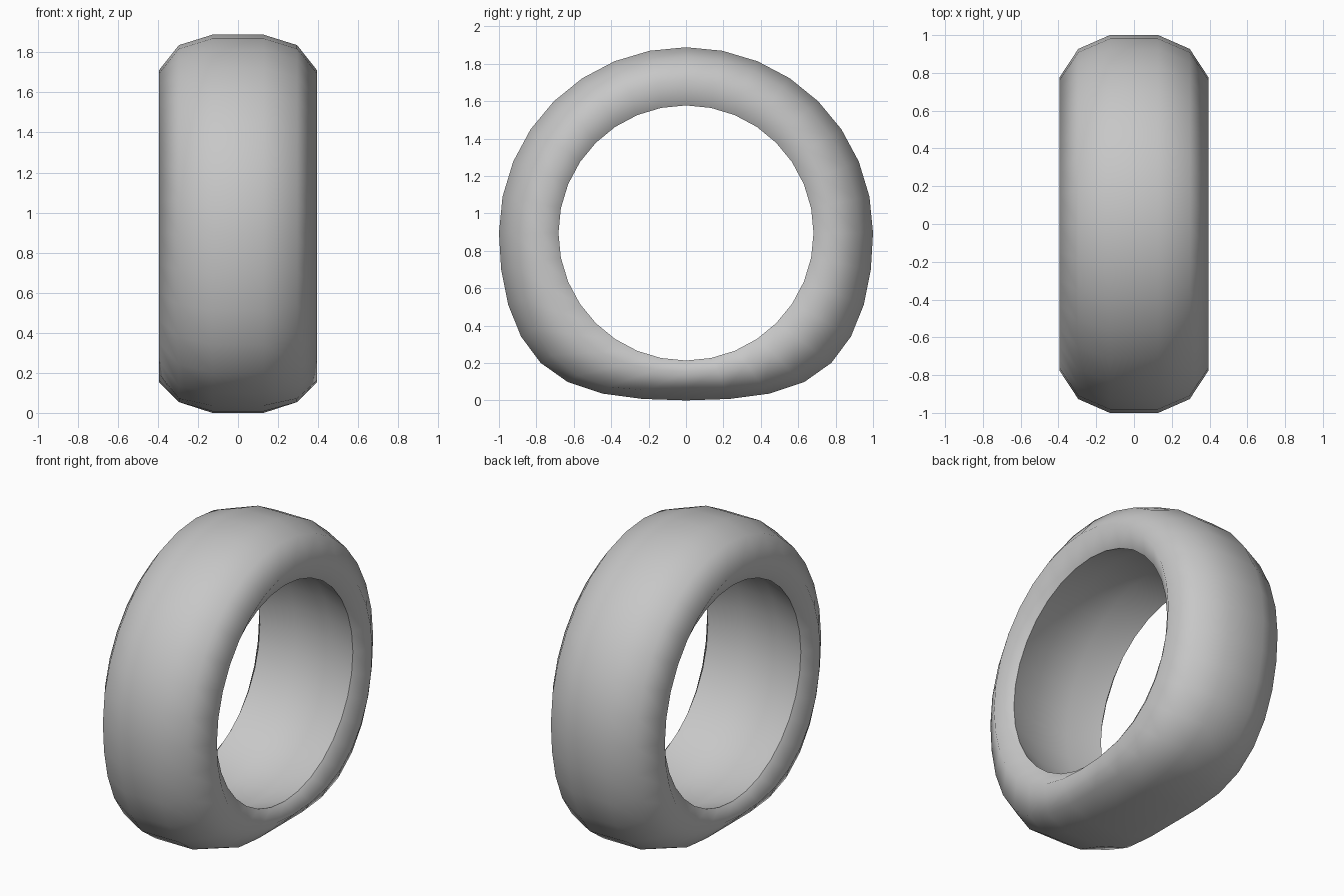
import bpy
import bmesh
from math import sin, cos, pi

cube = bpy.data.objects.get("Cube")
if cube:
    bpy.data.objects.remove(cube, do_unlink=True)

SEGMENTS = 32
HUB_Z = 0.895

# Half profile from bore to tread:
# x, radius, extra height on top, sink at ground, sink falloff, bulge
HALF = [
    (0.12, 0.745, 0.0, 0.0, 1, 0.0),
    (0.325, 0.682, 0.0, 0.0, 1, 0.0),
    (0.395, 0.775, 0.040, 0.033, 8, 0.08),
    (0.295, 0.927, 0.014, 0.086, 12, 0.17),
    (0.128, 1.0, -0.007, 0.105, 6, 0.2),
]
RIM = 1


def ring_point(x, radius, lift, sink, falloff, bulge, angle):
    """Point on one ring, pressed flat against the ground and bulging sideways there."""
    s, c = sin(angle), cos(angle)
    up, down = max(c, 0), max(-c, 0)
    y = radius * s + bulge * s * down ** 2
    z = HUB_Z + radius * c + lift * up ** 2 + sink * down ** falloff
    return x, y, z


# Rubber colour
rubber = bpy.data.materials.new("grey_rubber")
rubber.use_nodes = True
grey = (0.57, 0.57, 0.57, 1)
rubber.diffuse_color = grey
rubber.node_tree.nodes["Principled BSDF"].inputs["Base Color"].default_value = grey

# Tyre body: closed cross-section with a shallow hollow bore, swept around the hub
section = HALF + [(-p[0], *p[1:]) for p in reversed(HALF)]
bm = bmesh.new()
rings = [
    [bm.verts.new(ring_point(*p, 2 * pi * i / SEGMENTS)) for i in range(SEGMENTS)]
    for p in section
]
for k, ring in enumerate(rings):
    following = rings[(k + 1) % len(rings)]
    for i in range(SEGMENTS):
        j = (i + 1) % SEGMENTS
        face = bm.faces.new((ring[i], ring[j], following[j], following[i]))
        face.smooth = True
bmesh.ops.recalc_face_normals(bm, faces=bm.faces)

# Crisp edges on the two bore rims
for rim in (rings[RIM], rings[-1 - RIM]):
    for i in range(SEGMENTS):
        bm.edges.get((rim[i], rim[(i + 1) % SEGMENTS])).smooth = False

mesh = bpy.data.meshes.new("tyre")
bm.to_mesh(mesh)
bm.free()
mesh.materials.append(rubber)
tyre = bpy.data.objects.new("tyre", mesh)
bpy.context.collection.objects.link(tyre)
